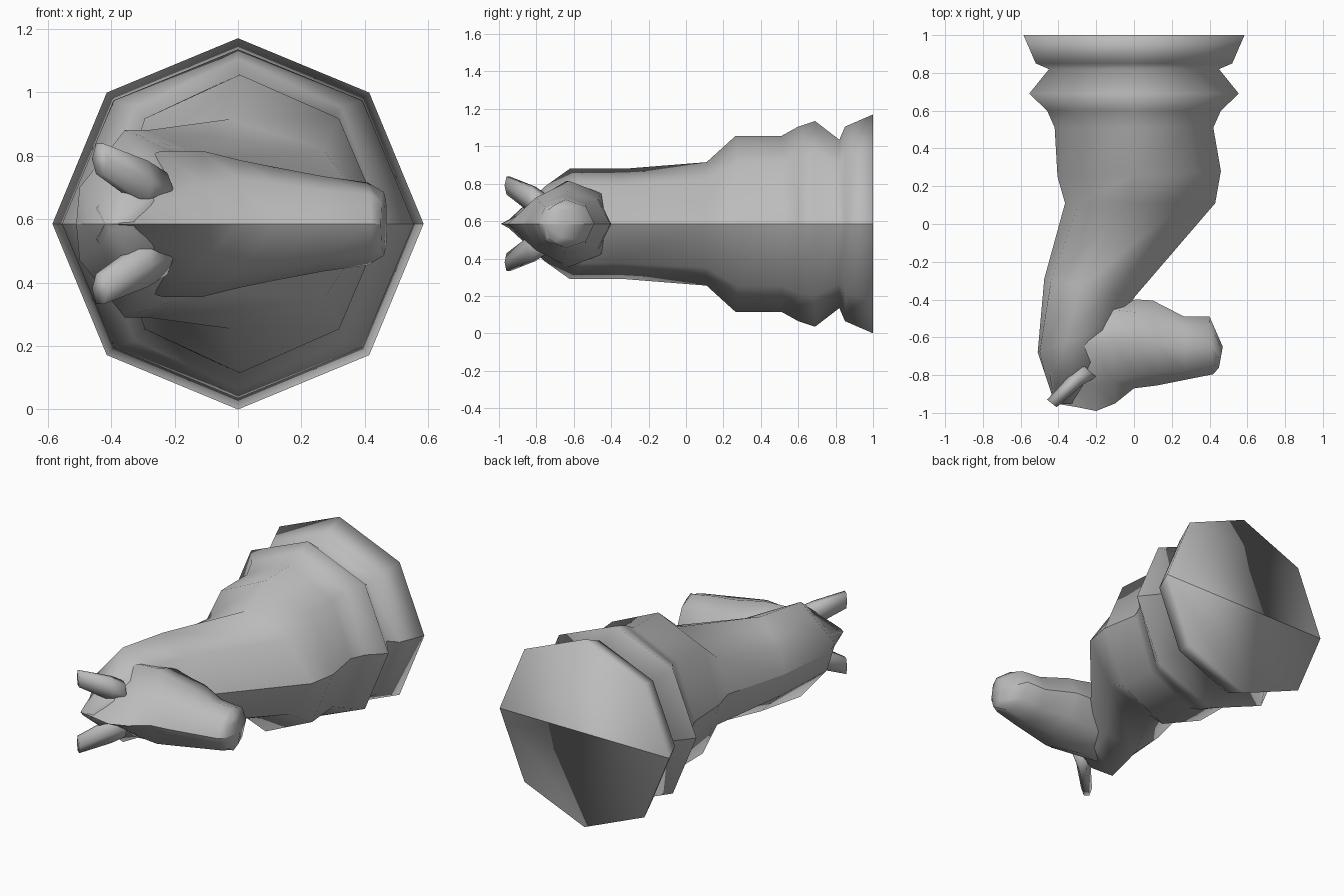
import bpy, bmesh, math
from mathutils import Vector

if "Cube" in bpy.data.objects:
    bpy.data.objects.remove(bpy.data.objects["Cube"], do_unlink=True)

MID = 0.585  # height of the symmetry plane

grey = bpy.data.materials.new("stone grey")
grey.use_nodes = True
colour = (0.5, 0.5, 0.5, 1)
grey.diffuse_color = colour
grey.node_tree.nodes["Principled BSDF"].inputs["Base Color"].default_value = colour


def oval(a, b, h, lean=0, pinch=1, z=0, n=8, count=5):
    """First count points of an oval from b over the top to a.
    lean moves the peak toward a; pinch thins the shoulder beside a."""
    a, b = Vector((*a, z)), Vector((*b, z))
    c, r = (a + b) / 2, (b - a) / 2
    points = []
    for k in range(count):
        t = math.tau * k / n
        thick = h * (pinch if k == 3 else 1)
        points.append(c + r * (math.cos(t) - lean * math.sin(t))
                      + Vector((0, 0, thick * math.sin(t))))
    return points


def mirrored_loft(name, rings, closed=False):
    """Skin a chain of rings, cap the ends and mirror across the middle plane."""
    bm = bmesh.new()
    loops = [[bm.verts.new(p) for p in r] for r in rings]
    count = len(loops[0])
    for low, high in zip(loops, loops[1:]):
        for i in range(count if closed else count - 1):
            j = (i + 1) % count
            bm.faces.new((low[i], low[j], high[j], high[i]))
    bm.faces.new(loops[0][::-1])
    bm.faces.new(loops[-1])
    for face in bm.faces:
        face.smooth = True
    mesh = bpy.data.meshes.new(name)
    bm.to_mesh(mesh)
    bm.free()
    mesh.materials.append(grey)
    obj = bpy.data.objects.new(name, mesh)
    obj.location.z = MID
    bpy.context.collection.objects.link(obj)
    # The halves stay unwelded, which keeps the centre seam crisp
    mirror = obj.modifiers.new("mirror", "MIRROR")
    mirror.use_axis = (False, False, True)
    mirror.use_mirror_merge = False


# Turned base: distance along the axis, half width, half height
base = [(1, .585, .585), (.85, .52, .52), (.82, .45, .45),
        (.69, .555, .55), (.6, .46, .52), (.51, .42, .47)]
body = [oval((-r, y), (r, y), h) for y, r, h in base]

# Chest and neck: back edge, front edge, half thickness, lean, pinch at the nape
body += [oval(*s) for s in [
    ((-.405, .25), (.46, .28), .47, .05),
    ((-.365, .11), (.43, .11), .33, .15, .9),
    ((-.475, -.29), (0, -.39), .295, .2, .7),
    ((-.51, -.68), (-.04, -.5), .295, .35, .55),
    ((-.47, -.8), (-.12, -.7), .2, .1, .5),
    ((-.42, -.95), (-.32, -.95), .02),
]]
mirrored_loft("base_and_neck", body)

# Head: brow edge, jaw edge, half thickness, lean, pinch at the brow
mirrored_loft("head", [oval(*s) for s in [
    ((-.42, -.95), (-.46, -.72), .05, -.3, .6),
    ((-.3, -.97), (-.36, -.5), .2, -.3, .4),
    ((-.2, -.99), (-.26, -.45), .23, -.3, .45),
    ((-.1, -.95), (-.12, -.41), .23, -.2, .7),
    ((0, -.87), (.02, -.4), .2),
    ((.12, -.855), (.1, -.405), .18),
    ((.27, -.825), (.265, -.49), .15),
    ((.42, -.795), (.4, -.49), .13),
    ((.45, -.76), (.47, -.65), .1),
]])

# Pair of flattened ears splaying outward
mirrored_loft("ears", [oval(*s, n=6, count=6) for s in [
    ((-.29, -.73), (-.2, -.81), .07, 0, 1, .1),
    ((-.33, -.79), (-.27, -.85), .08, 0, 1, .13),
    ((-.46, -.93), (-.41, -.97), .055, 0, 1, .205),
]], closed=True)
